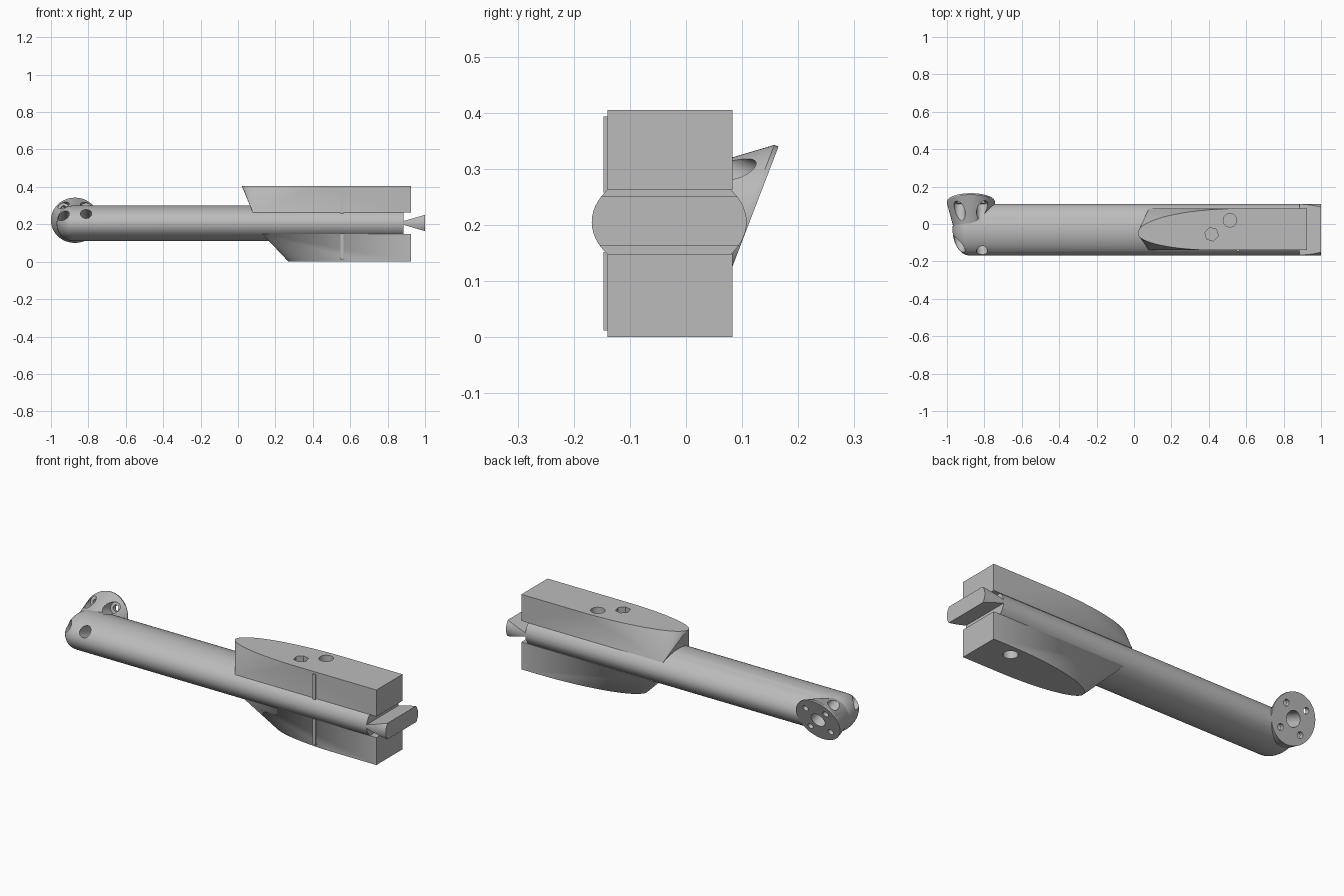
import bpy, bmesh, math
from mathutils import Vector

if "Cube" in bpy.data.objects:
    bpy.data.objects.remove(bpy.data.objects["Cube"], do_unlink=True)

grey = bpy.data.materials.new("plain grey")
grey.use_nodes = True
grey.diffuse_color = (0.5, 0.5, 0.5, 1)
grey.node_tree.nodes["Principled BSDF"].inputs["Base Color"].default_value = (0.5, 0.5, 0.5, 1)

X, Y, Z = Vector((1, 0, 0)), Vector((0, 1, 0)), Vector((0, 0, 1))


def make(name, bm):
    bmesh.ops.recalc_face_normals(bm, faces=bm.faces)
    mesh = bpy.data.meshes.new(name)
    bm.to_mesh(mesh)
    bm.free()
    ob = bpy.data.objects.new(name, mesh)
    bpy.context.collection.objects.link(ob)
    mesh.materials.append(grey)
    return ob


def ring(center, u, v, n=64):
    angles = [math.tau * i / n for i in range(n)]
    return [Vector(center) + u * math.cos(a) + v * math.sin(a) for a in angles]


def loft(name, rings):
    bm = bmesh.new()
    loops = [[bm.verts.new(p) for p in r] for r in rings]
    n = len(loops[0])
    for a, b in zip(loops, loops[1:]):
        for i in range(n):
            bm.faces.new((a[i], a[(i + 1) % n], b[(i + 1) % n], b[i]))
    bm.faces.new(loops[0])
    bm.faces.new(loops[-1])
    return make(name, bm)


def hull(name, points):
    bm = bmesh.new()
    for p in points:
        bm.verts.new(p)
    bmesh.ops.convex_hull(bm, input=bm.verts)
    bmesh.ops.dissolve_limit(bm, angle_limit=0.002, verts=bm.verts, edges=bm.edges)
    return make(name, bm)


def drill(start, end, radius, n=32):
    start, end = Vector(start), Vector(end)
    axis = (end - start).normalized()
    side = axis.orthogonal().normalized()
    up = axis.cross(side)
    return loft("cutter", [ring(p, side * radius, up * radius, n) for p in (start, end)])


def cut(ob, cutters):
    for c in cutters:
        mod = ob.modifiers.new("cut", "BOOLEAN")
        mod.operation, mod.solver, mod.object = "DIFFERENCE", "EXACT", c
    graph = bpy.context.evaluated_depsgraph_get()
    mesh = bpy.data.meshes.new_from_object(ob.evaluated_get(graph))
    ob.modifiers.clear()
    ob.data = mesh


# Oval arm with a rounded end
arm_rings = []
for i in range(1, 13):
    t = math.pi / 2 * i / 12
    arm_rings.append(ring((-0.88 - 0.09 * math.cos(t), -0.03, 0.205),
                          Y * 0.138 * math.sin(t), Z * 0.095 * math.sin(t)))
arm_rings.append(ring((1, -0.03, 0.205), Y * 0.138, Z * 0.095))
arm = loft("oval_arm", arm_rings)

# Tilted mounting flange flaring out of the arm
tilt = math.radians(21)
normal = Vector((0, math.cos(tilt), -math.sin(tilt)))
up = Vector((0, math.sin(tilt), math.cos(tilt)))
face = Vector((-0.872, 0.119, 0.22))
R = 0.128
flange = loft("mounting_flange", [
    ring(face, X * R, up * R),
    ring(face - normal * 0.008, X * R, up * R),
    ring((-0.882, 0, 0.208), X * 0.088, Z * 0.088),
    ring((-0.882, -0.06, 0.208), X * 0.075, Z * 0.075)])

# Flange bore, screw holes and their counterbores
bores = [drill(face + normal * 0.05, face - normal * 0.12, 0.04)]
counterbores = []
for sx in (-1, 1):
    for sz in (-1, 1):
        p = face + X * 0.06 * sx + up * 0.06 * sz
        bores.append(drill(p + normal * 0.05, p - normal * 0.1, 0.016))
        counterbores.append(drill(p - normal * 0.025, p - normal * 0.5, 0.03))

# Cuts that leave a dovetail tongue at the arm's far end
notches = []
for s in (-1, 1):
    outline = [(0.885, 0.01), (1.05, 0.058), (1.05, 0.2), (0.885, 0.2)]
    notches.append(hull("cutter", [(x, y, 0.207 + s * z) for x, z in outline for y in (-0.3, 0.3)]))

cut(flange, bores + counterbores)
cut(arm, bores + counterbores + notches)

# Blocks: an arched outer face blending into a square base on the arm
BACK, FRONT, MID, END = 0.083, -0.14, -0.05, 0.925


def block(name, tip, base_x, outer_z, base_z):
    pts = [(x, y, z) for x, z in ((END, outer_z), (END, base_z), (base_x, base_z)) for y in (FRONT, BACK)]
    for edge, length in ((BACK, 0.56), (FRONT, 0.42)):
        for i in range(17):
            t = math.pi / 2 * i / 16
            pts.append((tip + length * (1 - math.cos(t)), MID + (edge - MID) * math.sin(t), outer_z))
    return hull(name, pts)


upper = block("upper_block", 0.02, 0.08, 0.405, 0.262)
lower = block("lower_block", 0.27, 0.13, 0.0, 0.148)
top_holes = [drill((0.415, -0.055, 0.5), (0.415, -0.055, 0.32), 0.037, 6),
             drill((0.513, 0.02, 0.5), (0.513, 0.02, 0.31), 0.036)]
bottom_holes = [drill((0.77, 0.02, -0.1), (0.77, 0.02, 0.1), 0.036)]
cut(upper, top_holes)
cut(lower, bottom_holes)

# Thin ribs on the front of the blocks
ribs = [hull(name, [(x, y, z) for x in (0.547, 0.565) for y in (-0.147, -0.13) for z in zs])
        for name, zs in (("upper_rib", (0.258, 0.393)), ("lower_rib", (0.012, 0.152)))]

# Remove cutters and shade smooth with sharp edges kept
for c in bores + counterbores + notches + top_holes + bottom_holes:
    bpy.data.objects.remove(c, do_unlink=True)
bpy.ops.object.select_all(action="DESELECT")
for ob in [arm, flange, upper, lower] + ribs:
    ob.select_set(True)
    bpy.context.view_layer.objects.active = ob
bpy.ops.object.shade_smooth_by_angle(angle=math.radians(25))
